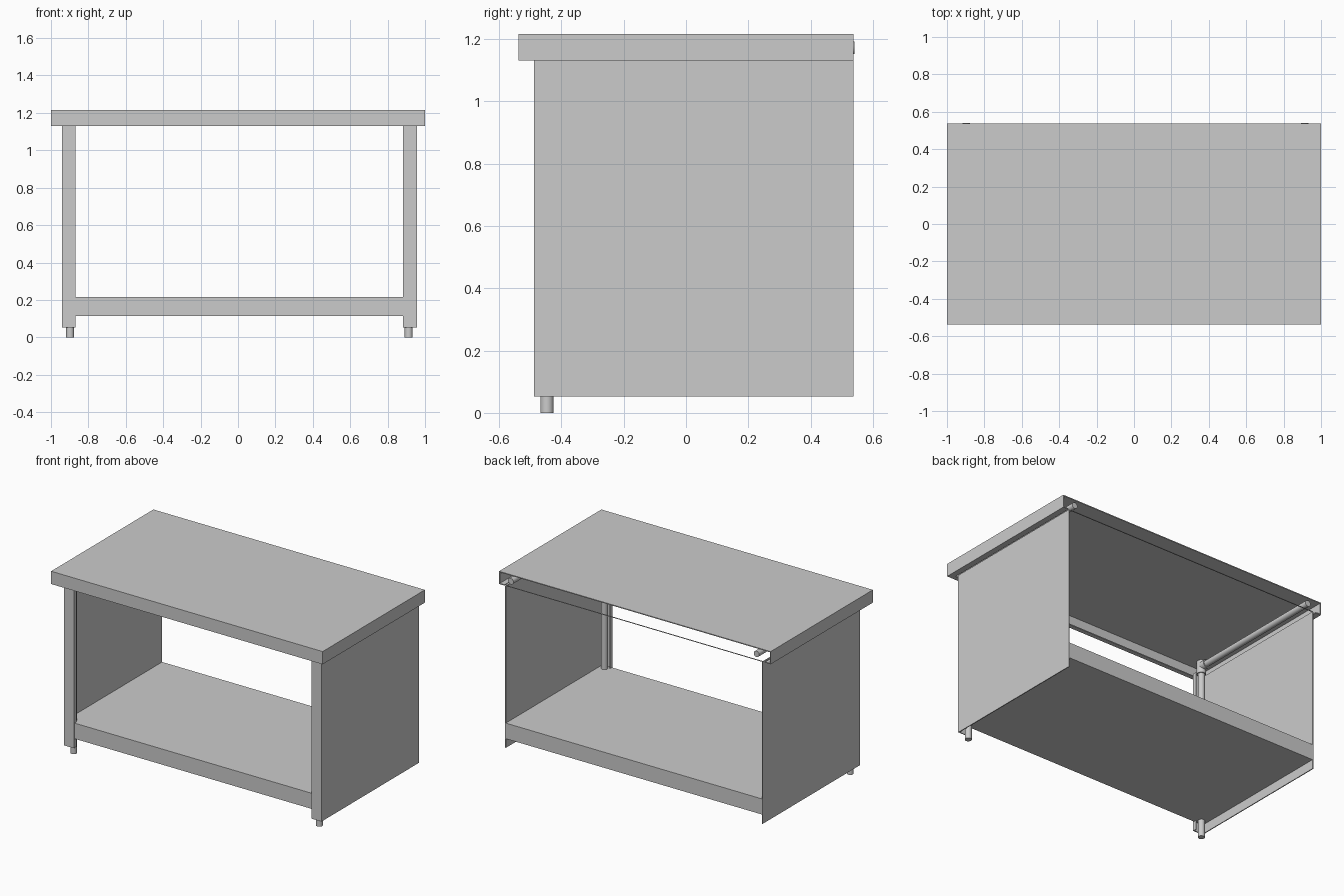
import bpy
from mathutils import Vector

if "Cube" in bpy.data.objects:
    bpy.data.objects.remove(bpy.data.objects["Cube"])

T = 0.006                # sheet metal thickness
FRONT, BACK = -0.538, 0.538
CX = 0.0075              # base centre line


def box(name, x, y, z):
    """Box from (min, max) ranges on each axis."""
    bpy.ops.mesh.primitive_cube_add(size=1)
    o = bpy.context.object
    o.name = name
    r = [sorted(a) for a in (x, y, z)]
    o.location = [(a + b) / 2 for a, b in r]
    o.scale = [b - a for a, b in r]
    return o


def tube(name, a, b, radius):
    """Smooth cylinder between two points."""
    a, b = Vector(a), Vector(b)
    d = b - a
    bpy.ops.mesh.primitive_cylinder_add(vertices=32, radius=radius, depth=d.length,
                                        location=(a + b) / 2)
    o = bpy.context.object
    o.name = name
    o.rotation_euler = d.to_track_quat('Z', 'Y').to_euler()
    bpy.ops.object.shade_smooth_by_angle()
    return o


def extrude_profile(name, pts, z0, z1):
    """Vertical wall following a plan outline, thickened to sheet metal."""
    n = len(pts)
    verts = [(x, y, z) for z in (z0, z1) for x, y in pts]
    faces = [(i, i + 1, n + i + 1, n + i) for i in range(n - 1)]
    me = bpy.data.meshes.new(name)
    me.from_pydata(verts, [], faces)
    o = bpy.data.objects.new(name, me)
    bpy.context.collection.objects.link(o)
    m = o.modifiers.new("thickness", 'SOLIDIFY')
    m.thickness = T
    m.offset = 0
    m.use_even_offset = True
    return o


# Worktop: sheet with skirts and inward lips on three sides, open at the back
box("worktop_sheet", (-1, 1), (FRONT, BACK), (1.215 - T, 1.215))
box("worktop_front_skirt", (-1, 1), (FRONT, FRONT + T), (1.13, 1.215 - T))
box("worktop_front_lip", (-1 + T, 1 - T), (FRONT + T, FRONT + 0.03), (1.13, 1.13 + T))
box("worktop_back_strip", (-0.94, 0.94), (BACK - 0.006, BACK), (1.13, 1.133))

# Shelf
box("shelf", (CX - 0.943, CX + 0.943), (-0.48, BACK), (0.113, 0.217))

for side, s in (("left", -1), ("right", 1)):
    box(side + "_worktop_skirt", (s, s * (1 - T)), (FRONT + T, BACK), (1.13, 1.215 - T))
    box(side + "_worktop_lip", (s * (1 - T), s * 0.96), (FRONT + 0.03, BACK), (1.13, 1.13 + T))

    # Side panel with folded front flange and return
    outer, inner = CX + s * (0.949 - T / 2), CX + s * (0.875 + T / 2)
    yf = -0.487 + T / 2
    extrude_profile(side + "_side_panel",
                    [(outer, BACK), (outer, yf), (inner, yf), (inner, yf + 0.022)],
                    0.052, 1.13)

    # Front leg, rail under the worktop, and the fitting joining them
    lx, ly, rz = CX + s * 0.905, -0.446, 1.172
    tube(side + "_front_leg", (lx, ly, 0), (lx, ly, rz), 0.021)
    tube(side + "_top_rail", (lx, ly, rz), (lx, BACK + 0.002, rz), 0.02)
    tube(side + "_fitting_collar", (lx, ly, 1.12), (lx, ly, 1.205), 0.028)
    tube(side + "_fitting_socket", (lx, ly, rz), (lx, ly + 0.05, rz), 0.027)
